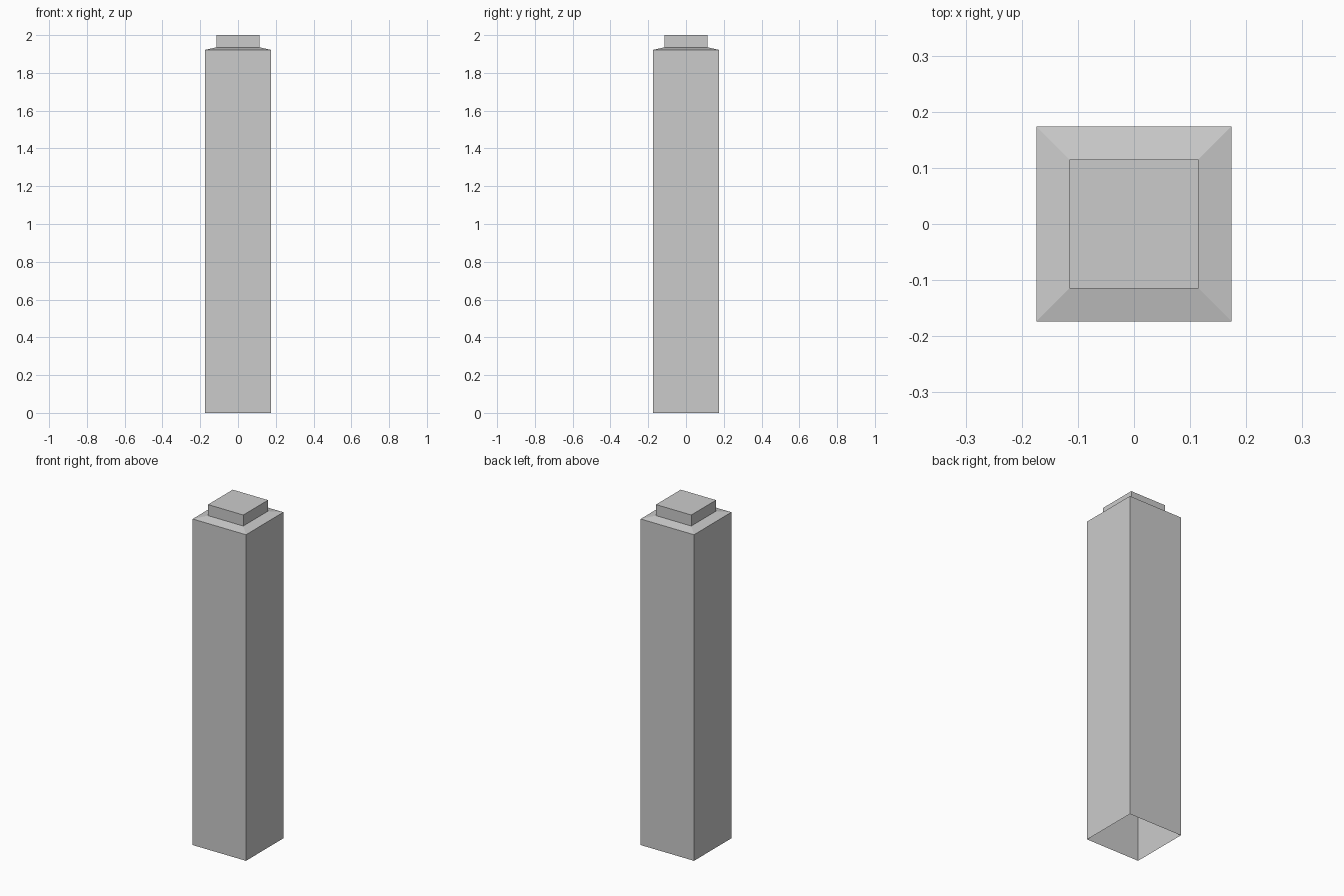
import bpy, bmesh

if "Cube" in bpy.data.objects:
    bpy.data.objects.remove(bpy.data.objects["Cube"])


def square_tube(name, rings, close_top=False):
    """Skin a stack of square rings given as (half_width, z)."""
    bm = bmesh.new()
    loops = []
    for h, z in rings:
        corners = ((-h, -h), (h, -h), (h, h), (-h, h))
        loops.append([bm.verts.new((x, y, z)) for x, y in corners])
    for low, high in zip(loops, loops[1:]):
        for i in range(4):
            j = (i + 1) % 4
            bm.faces.new((low[i], low[j], high[j], high[i]))
    if close_top:
        bm.faces.new(loops[-1])
    mesh = bpy.data.meshes.new(name)
    bm.to_mesh(mesh)
    bm.free()
    obj = bpy.data.objects.new(name, mesh)
    bpy.context.collection.objects.link(obj)
    return obj


# Hollow pillar, open underneath: shaft, sloped shoulder and square cap
square_tube("pillar", [(0.174, 0.0), (0.174, 1.922), (0.115, 1.935), (0.115, 2.0)],
            close_top=True)
